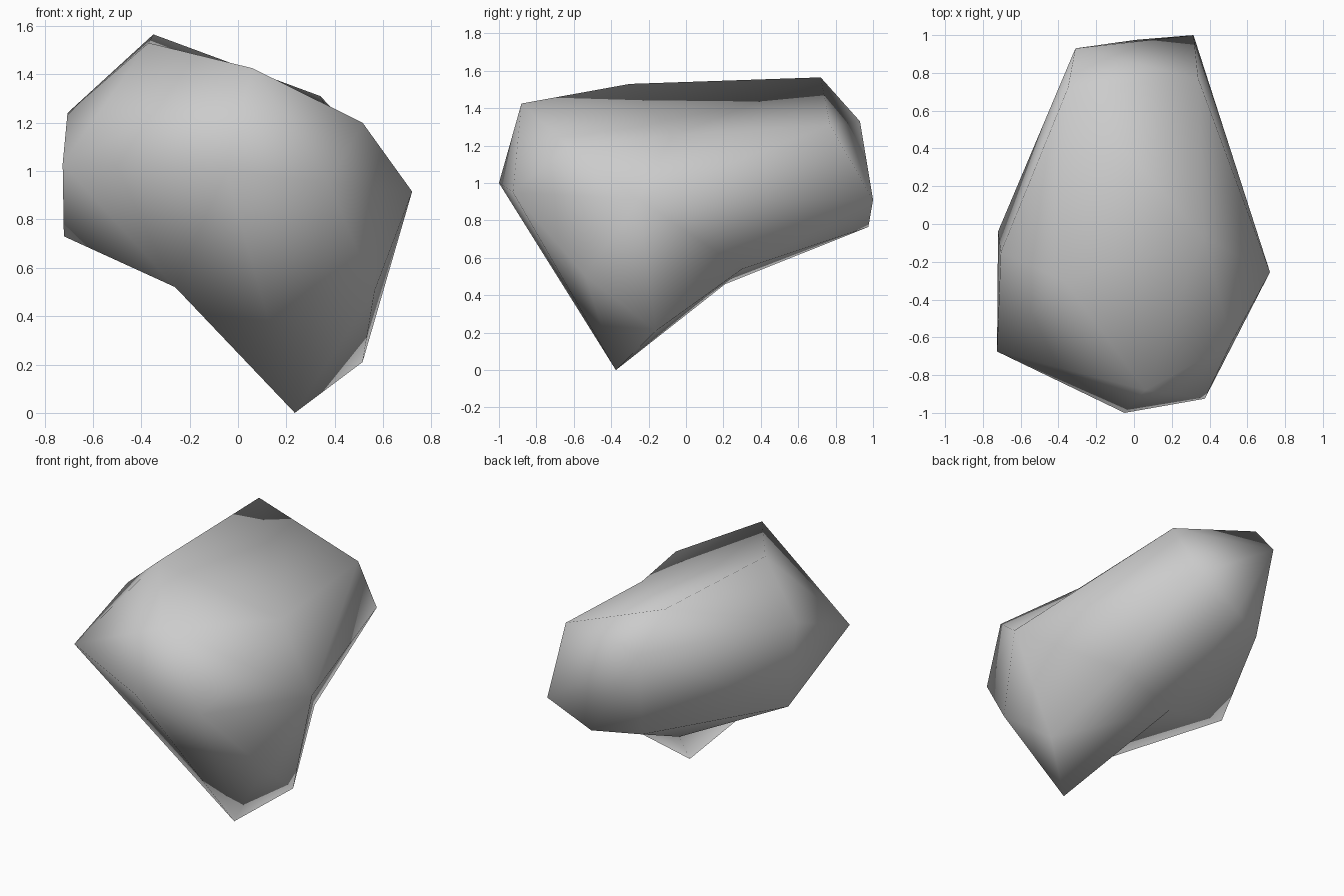
import bpy
import bmesh
from mathutils import Vector

default_cube = bpy.data.objects.get("Cube")
if default_cube:
    bpy.data.objects.remove(default_cube, do_unlink=True)

# Corners of the boulder, grouped by where they sit
crown = [(-.35, .72, 1.565), (-.37, -.3, 1.53), (.06, -.88, 1.425),
         (.34, .77, 1.31), (.515, -.63, 1.2)]
nose = [(-.05, -1, 1), (.375, -.925, .95), (.565, -.54, .505)]
flanks = [(-.72, -.04, .73), (-.725, -.675, 1.03), (-.705, -.15, 1.24)]
tail = [(-.31, .93, 1.33), (.315, 1, .91), (.01, .975, .765), (-.26, .83, .755)]
foot = [(.515, -.16, .21), (.235, -.375, 0)]

# Corners at the ends of hollows: final place and the offset used while wrapping
hollows = [((-.26, -.52, .52), (-.06, -.06, -.08)),   # front underside
           ((-.1, .21, .46), (0, 0, -.41)),           # middle underside
           ((.35, .3, .54), (.12, .17, -.08)),        # rear underside
           ((.72, -.255, .915), (.1, 0, .05)),        # left flank
           ((.37, -.07, 1.255), (.12, 0, .2))]        # left shoulder

stone = bpy.data.materials.new("grey stone")
stone.use_nodes = True
grey = (.6, .6, .6, 1)
stone.diffuse_color = grey
stone.node_tree.nodes["Principled BSDF"].inputs["Base Color"].default_value = grey


def build_boulder(name):
    bm = bmesh.new()
    for corner in crown + nose + flanks + tail + foot:
        bm.verts.new(corner)
    pressed = []
    for corner, offset in hollows:
        vert = bm.verts.new(Vector(corner) + Vector(offset))
        pressed.append((vert, Vector(corner)))

    # Wrap the corners in a skin, then press the hollows inward
    bmesh.ops.convex_hull(bm, input=bm.verts[:])
    bmesh.ops.triangulate(bm, faces=bm.faces[:])
    for vert, corner in pressed:
        vert.co = corner
    bmesh.ops.recalc_face_normals(bm, faces=bm.faces[:])
    for face in bm.faces:
        face.smooth = True

    mesh = bpy.data.meshes.new(name)
    bm.to_mesh(mesh)
    bm.free()
    mesh.materials.append(stone)
    boulder = bpy.data.objects.new(name, mesh)
    bpy.context.collection.objects.link(boulder)
    return boulder


build_boulder("boulder")
